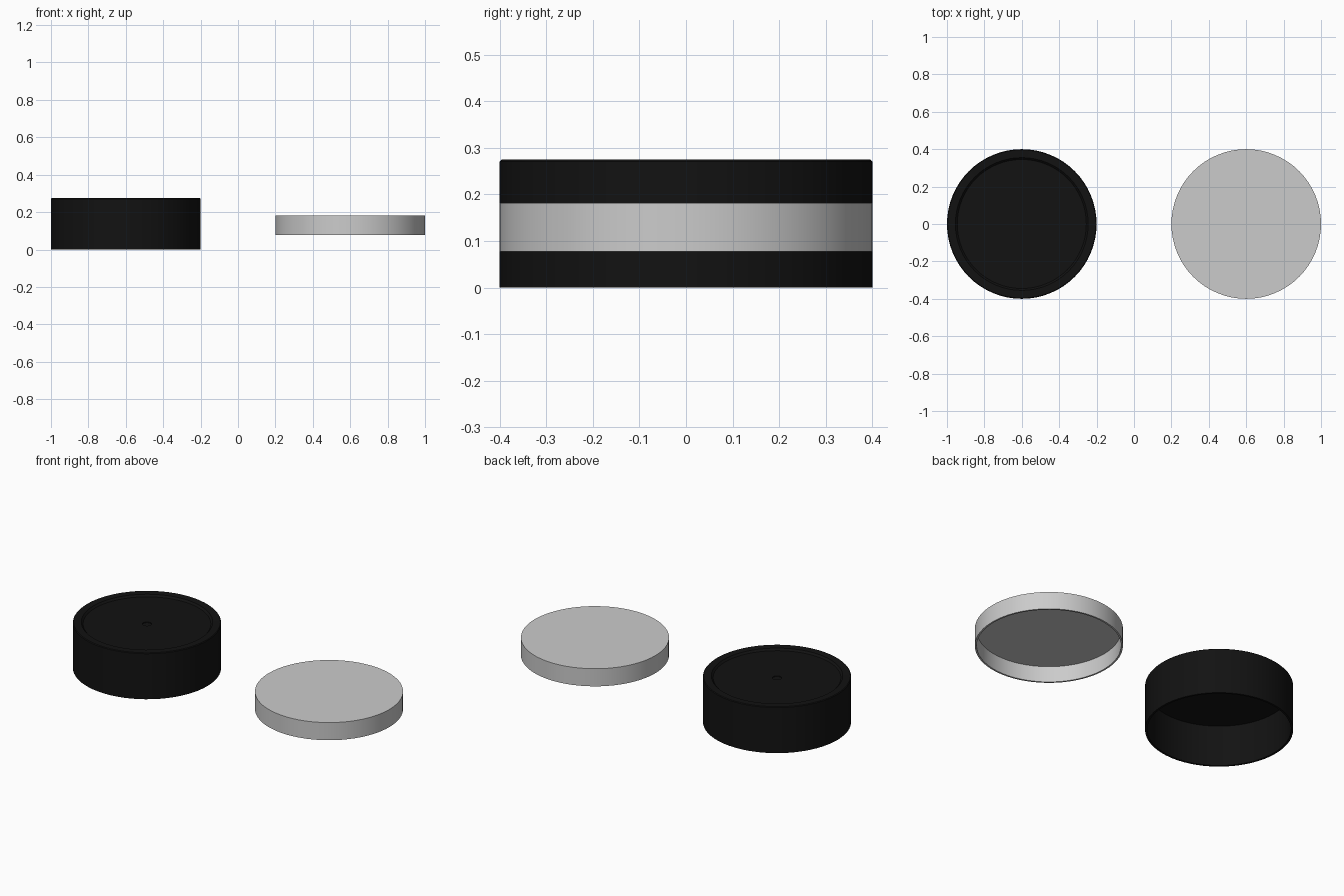
import bpy, bmesh, math

if "Cube" in bpy.data.objects:
    bpy.data.objects.remove(bpy.data.objects["Cube"])


def lathe(name, profile, x, sides, color=None):
    """Spin an (r, z) profile running from axis to axis into a closed solid."""
    bm = bmesh.new()
    rings = []
    for r, z in profile:
        if r == 0:
            rings.append([bm.verts.new((0, 0, z))] * sides)
        else:
            rings.append([bm.verts.new((r * math.cos(2 * math.pi * i / sides),
                                        r * math.sin(2 * math.pi * i / sides), z))
                          for i in range(sides)])
    for a, b in zip(rings, rings[1:]):
        for i in range(sides):
            j = (i + 1) % sides
            bm.faces.new(list(dict.fromkeys((a[i], a[j], b[j], b[i]))))
    bmesh.ops.recalc_face_normals(bm, faces=bm.faces)
    mesh = bpy.data.meshes.new(name)
    bm.to_mesh(mesh)
    bm.free()
    ob = bpy.data.objects.new(name, mesh)
    bpy.context.collection.objects.link(ob)
    ob.location.x = x
    if color:
        mat = bpy.data.materials.new(name + "_black")
        mat.diffuse_color = color
        mat.use_nodes = True
        mat.node_tree.nodes["Principled BSDF"].inputs["Base Color"].default_value = mat.diffuse_color
        mesh.materials.append(mat)
    bpy.ops.object.select_all(action='DESELECT')
    ob.select_set(True)
    bpy.context.view_layer.objects.active = ob
    bpy.ops.object.shade_smooth_by_angle(angle=math.radians(25))
    return ob


# Black screw cap: hollow below, recessed top panel with a central dimple
lathe("screw_cap", [
    (0, 0.258), (0.025, 0.258), (0.025, 0.263), (0.345, 0.263),
    (0.355, 0.274), (0.396, 0.275), (0.4, 0.271), (0.4, 0.0),
    (0.388, 0.0), (0.388, 0.245), (0, 0.245)], -0.6, 64, (0.006, 0.006, 0.006, 1))

# Grey liner lid: shallow thin-walled disc open underneath
lathe("liner_lid", [
    (0, 0.182), (0.4, 0.182), (0.4, 0.077), (0.39, 0.077),
    (0.39, 0.172), (0, 0.172)], 0.6, 64)
